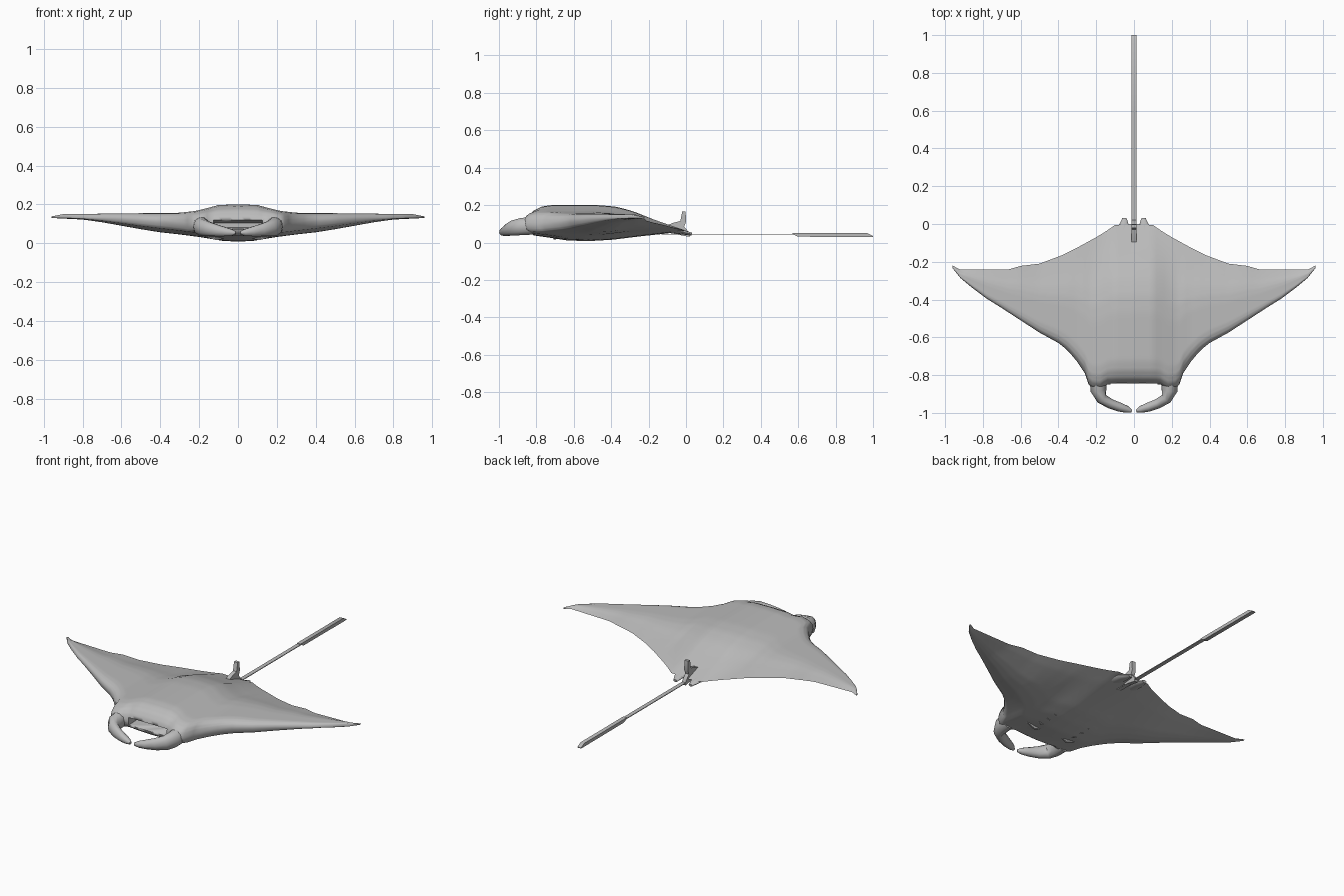
import bpy, bmesh, math
from mathutils import Vector

if "Cube" in bpy.data.objects:
    bpy.data.objects.remove(bpy.data.objects["Cube"], do_unlink=True)

skin = bpy.data.materials.new("ray_grey")
skin.use_nodes = True
skin.diffuse_color = (0.5, 0.5, 0.5, 1)
skin.node_tree.nodes["Principled BSDF"].inputs["Base Color"].default_value = (0.5, 0.5, 0.5, 1)


def interp(table, x):
    """Piecewise linear lookup in (position, value) pairs."""
    if x <= table[0][0]:
        return table[0][1]
    for (a, p), (b, q) in zip(table, table[1:]):
        if x <= b:
            return p + (q - p) * (x - a) / (b - a)
    return table[-1][1]


def make(name, rings, closed=True, angle=50):
    """Skin a list of equal rings into one object, capping the ends."""
    bm = bmesh.new()
    loops = [[bm.verts.new(p) for p in ring] for ring in rings]
    n = len(loops[0])
    for a, b in zip(loops, loops[1:]):
        for i in range(n if closed else n - 1):
            j = (i + 1) % n
            bm.faces.new((a[i], a[j], b[j], b[i]))
    if closed:
        bm.faces.new(loops[0])
        bm.faces.new(loops[-1])
    bmesh.ops.remove_doubles(bm, verts=bm.verts, dist=0.0004)
    bmesh.ops.recalc_face_normals(bm, faces=bm.faces)
    mesh = bpy.data.meshes.new(name)
    bm.to_mesh(mesh)
    bm.free()
    mesh.materials.append(skin)
    obj = bpy.data.objects.new(name, mesh)
    bpy.context.collection.objects.link(obj)
    bpy.ops.object.select_all(action='DESELECT')
    obj.select_set(True)
    bpy.context.view_layer.objects.active = obj
    bpy.ops.object.shade_smooth_by_angle(angle=math.radians(angle))
    return obj


def tube(name, path, sides=10):
    """Elliptical tube along (centre, horizontal radius, vertical radius)."""
    rings = []
    for i, (c, rx, rz) in enumerate(path):
        before, after = path[max(i - 1, 0)][0], path[min(i + 1, len(path) - 1)][0]
        along = Vector(after) - Vector(before)
        side = along.cross(Vector((0, 0, 1))).normalized()
        up = side.cross(along).normalized()
        rings.append([Vector(c) + side * rx * math.cos(t) + up * rz * math.sin(t)
                      for t in (2 * math.pi * k / sides for k in range(sides))])
    return make(name, rings)


# Outline and thickness tables across the half span
lead = [(0, -.85), (.14, -.85), (.18, -.875), (.235, -.865), (.26, -.79), (.3, -.73),
        (.35, -.67), (.4, -.63), (.5, -.575), (.6, -.51), (.7, -.445), (.78, -.395),
        (.86, -.335), (.92, -.285), (.96, -.235)]
trail = [(0, 0), (.1, -.005), (.15, -.04), (.2, -.07), (.3, -.125), (.38, -.165),
         (.5, -.21), (.6, -.222), (.67, -.242), (.92, -.242), (.96, -.22)]
crown = [(0, .2), (.1, .197), (.15, .183), (.22, .166), (.3, .157), (.7, .152), (.9, .15), (.96, .138)]
belly = [(0, .008), (.08, .012), (.2, .032), (.3, .045), (.4, .056), (.5, .072),
         (.6, .09), (.7, .108), (.8, .122), (.96, .13)]
rear_z = [(0, .06), (.1, .065), (.3, .095), (.6, .127), (.96, .134)]
front_z = [(0, .095), (.25, .095), (.4, .115), (.6, .127), (.96, .134)]
# Fullness from leading edge to trailing edge
top_fill = [(0, 0), (.01, .4), (.04, .72), (.09, .92), (.15, 1), (.45, 1), (.56, .93),
            (.66, .76), (.78, .46), (.9, .2), (1, 0)]
low_fill = [(0, 0), (.01, .4), (.04, .65), (.12, .75), (.26, .97), (.4, 1), (.54, .9),
            (.7, .62), (.85, .35), (1, 0)]

STEPS = 40


def body_ring(x):
    s = abs(x)
    y0, y1 = interp(lead, s), interp(trail, s)

    def point(v, fill, limit):
        edge = interp(front_z, s) * (1 - v) + interp(rear_z, s) * v
        return (x, y0 + (y1 - y0) * v, edge + (interp(limit, s) - edge) * interp(fill, v))

    vs = [(i / STEPS) ** 1.5 for i in range(STEPS + 1)]
    return ([point(v, top_fill, crown) for v in vs]
            + [point(v, low_fill, belly) for v in reversed(vs[1:-1])])


body = make("body_and_wings", [body_ring(-.96 + .02 * i) for i in range(97)])

# Mouth opening
cutter = make("mouth_cutter", [[(x, -.95, .068), (x, -.7, .08), (x, -.7, .105), (x, -.95, .128)]
                               for x in (-.125, .125)])
cutter.hide_render = True
cutter.hide_set(True)
cut = body.modifiers.new("mouth", 'BOOLEAN')
cut.operation = 'DIFFERENCE'
cut.object = cutter
cut.solver = 'EXACT'

for sign, side in ((1, "left"), (-1, "right")):
    # Curled head fins that frame the mouth
    tube(side + "_head_fin", [
        ((sign * .19, -.82, .09), .045, .05), ((sign * .188, -.88, .085), .042, .048),
        ((sign * .17, -.925, .077), .03, .042), ((sign * .125, -.952, .068), .026, .034),
        ((sign * .075, -.97, .06), .024, .026), ((sign * .035, -.982, .055), .018, .018),
        ((sign * .012, -.99, .053), .007, .008)])
    # Small pelvic fins beside the tail
    tube(side + "_pelvic_fin", [
        ((sign * .06, -.12, .07), .04, .016), ((sign * .055, -.03, .058), .035, .014),
        ((sign * .05, .03, .045), .012, .008)], 8)
    # Gill folds under the chest
    for k in range(4):
        y = -.69 + .06 * k
        tube(f"{side}_gill_fold_{k + 1}", [
            ((sign * (.06 + .005 * k), y, .03), .005, .004),
            ((sign * .11, y - .012, .026), .01, .012),
            ((sign * .17, y - .005, .036), .005, .004)], 6)

# Upright back fin at the tail root
fin = [(-.13, .08), (-.07, .105), (-.03, .115), (-.02, .165), (-.002, .165),
       (.0, .11), (-.01, .085), (.02, .05), (.02, .03), (-.06, .045)]
make("back_fin", [[(x, y, z) for y, z in fin] for x in (-.012, .012)])

# Flat whip tail with a deeper far end
make("tail", [[(-.012, y, .046), (.012, y, .046), (.012, y, .042), (-.012, y, .042)]
              for y in (-.13, .3, .58)])
make("tail_end", [[(-.012, y, top), (.012, y, top), (.012, y, low), (-.012, y, low)]
                  for y, top, low in ((.57, .05, .044), (.6, .05, .031), (.97, .05, .03), (1, .034, .03))],
     angle=30)
